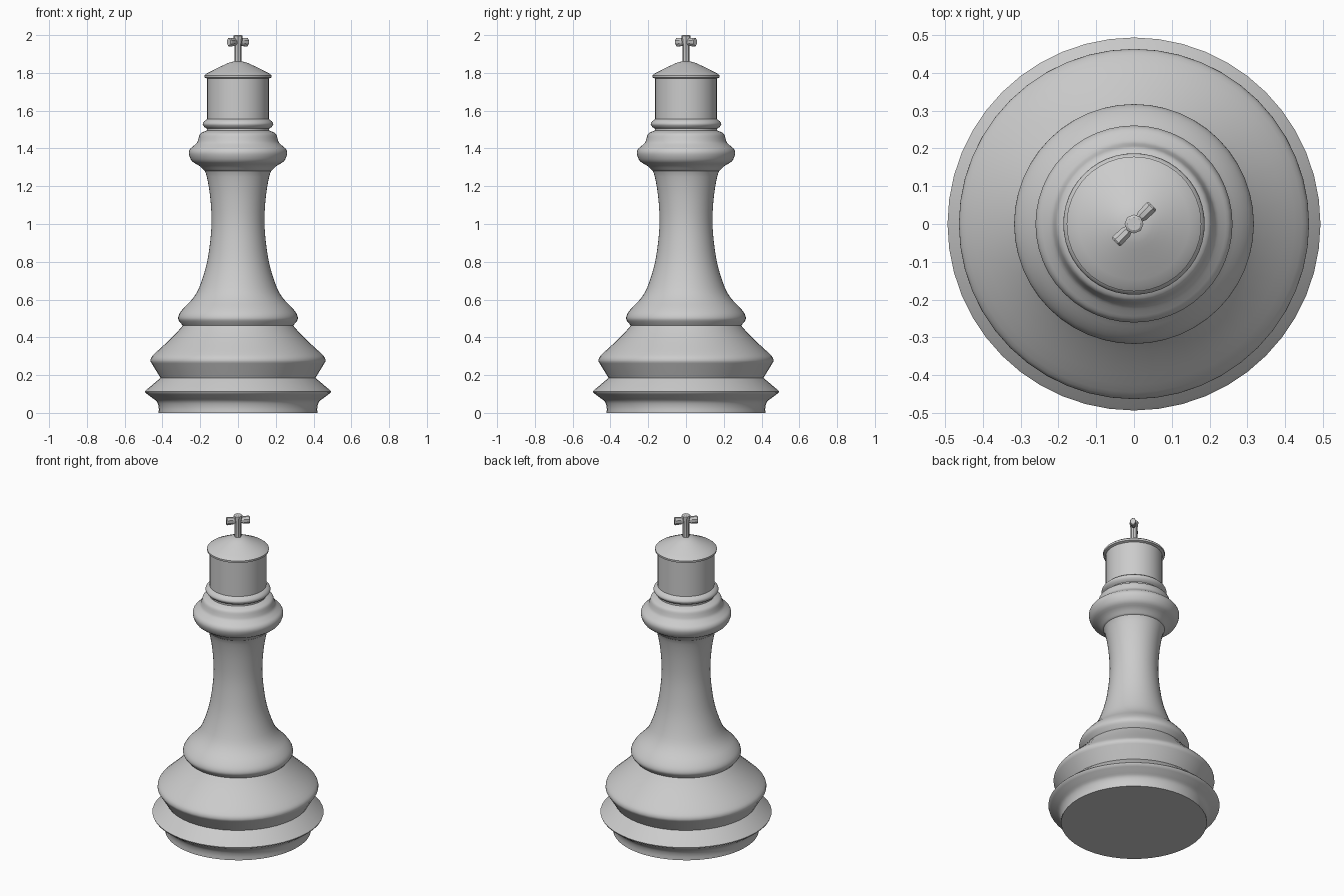
import bpy, bmesh, math
from mathutils import Matrix, Vector

if "Cube" in bpy.data.objects:
    bpy.data.objects.remove(bpy.data.objects["Cube"])

grey = bpy.data.materials.new("plain grey")
grey.diffuse_color = (0.6, 0.6, 0.6, 1)
grey.use_nodes = True
grey.node_tree.nodes["Principled BSDF"].inputs["Base Color"].default_value = grey.diffuse_color


def finish(name, bm, angle):
    bmesh.ops.recalc_face_normals(bm, faces=bm.faces)
    me = bpy.data.meshes.new(name)
    bm.to_mesh(me)
    bm.free()
    me.materials.append(grey)
    ob = bpy.data.objects.new(name, me)
    bpy.context.collection.objects.link(ob)
    bpy.context.view_layer.objects.active = ob
    ob.select_set(True)
    bpy.ops.object.shade_smooth_by_angle(angle=math.radians(angle))
    ob.select_set(False)
    return ob


def curve(pts, n=3):
    """Smooth a run of profile points with a Catmull-Rom spline."""
    p = [Vector(q) for q in pts]
    p = [2 * p[0] - p[1]] + p + [2 * p[-1] - p[-2]]
    out = []
    for i in range(1, len(p) - 2):
        a, b, c, d = p[i - 1:i + 3]
        for k in range(n):
            t = k / n
            out.append(0.5 * (2 * b + (c - a) * t + (2 * a - 5 * b + 4 * c - d) * t * t
                              + (3 * b - a - 3 * c + d) * t ** 3))
    return out + [p[-2]]


def lathe(name, profile, angle=45, seg=48):
    """Closed solid of revolution about z."""
    bm = bmesh.new()
    rings = [[bm.verts.new((r * math.cos(2 * math.pi * i / seg),
                            r * math.sin(2 * math.pi * i / seg), z)) for i in range(seg)]
             for r, z in profile]
    for lo, hi in zip(rings, rings[1:]):
        for i in range(seg):
            j = (i + 1) % seg
            bm.faces.new((lo[i], lo[j], hi[j], hi[i]))
    bm.faces.new(rings[0][::-1])
    bm.faces.new(rings[-1])
    return finish(name, bm, angle)


# Stepped foot with two flared rims
lathe("base", curve([(.42, 0), (.42, .03), (.43, .06), (.455, .08), (.49, .106)])
      + [(.493, .114), (.485, .122), (.41, .185), (.457, .262)]
      + curve([(.463, .272), (.461, .288), (.445, .31), (.375, .375), (.325, .425), (.29, .465)]))

# Waisted shaft with its lower bead
lathe("shaft", [(.29, .46)] + curve([
    (.31, .483), (.317, .50), (.31, .525), (.285, .558), (.24, .605), (.205, .665),
    (.168, .78), (.148, .90), (.14, 1.02), (.148, 1.15), (.165, 1.25), (.18, 1.29)]))

# Rounded collar
lathe("collar", curve([
    (.175, 1.28), (.205, 1.308), (.243, 1.332), (.26, 1.37), (.255, 1.395), (.237, 1.412),
    (.218, 1.43), (.21, 1.45), (.202, 1.475), (.185, 1.487), (.165, 1.495)]))

# Small bead above the collar
lathe("neck_bead", [(.165, 1.485), (.165, 1.505)] + curve(
    [(.178, 1.513), (.187, 1.528), (.18, 1.543), (.164, 1.555)]))

# Straight head with rimmed conical cap
lathe("head", [(.163, 1.54), (.163, 1.77), (.177, 1.775), (.178, 1.787)]
      + curve([(.165, 1.797), (.11, 1.825), (.05, 1.853), (.02, 1.861)]), 40)

# Finial cross: eight-sided post and a diagonal arm with thickened ends
lathe("cross_post", [(.019, 1.85), (.019, 1.945), (.025, 1.985), (.025, 1.995), (.018, 2.0)], 30, 8)


def cross_arm(name, heading):
    bm = bmesh.new()
    rings = []
    for x, h in ((0, .014), (.022, .016), (.03, .021), (.064, .023), (.069, .019)):
        w = h * .72
        c = .4
        sec = [(w, h * c), (w * c, h), (-w * c, h), (-w, h * c),
               (-w, -h * c), (-w * c, -h), (w * c, -h), (w, -h * c)]
        rings.append([bm.verts.new((x, y, z)) for y, z in sec])
    for a, b in zip(rings, rings[1:]):
        for i in range(8):
            j = (i + 1) % 8
            bm.faces.new((a[i], a[j], b[j], b[i]))
    bm.faces.new(rings[0])
    bm.faces.new(rings[-1])
    bmesh.ops.transform(bm, verts=bm.verts, matrix=Matrix.Translation((0, 0, 1.963))
                        @ Matrix.Rotation(math.radians(heading), 4, 'Z'))
    finish(name, bm, 30)


cross_arm("cross_arm_right", 45)
cross_arm("cross_arm_left", 225)
